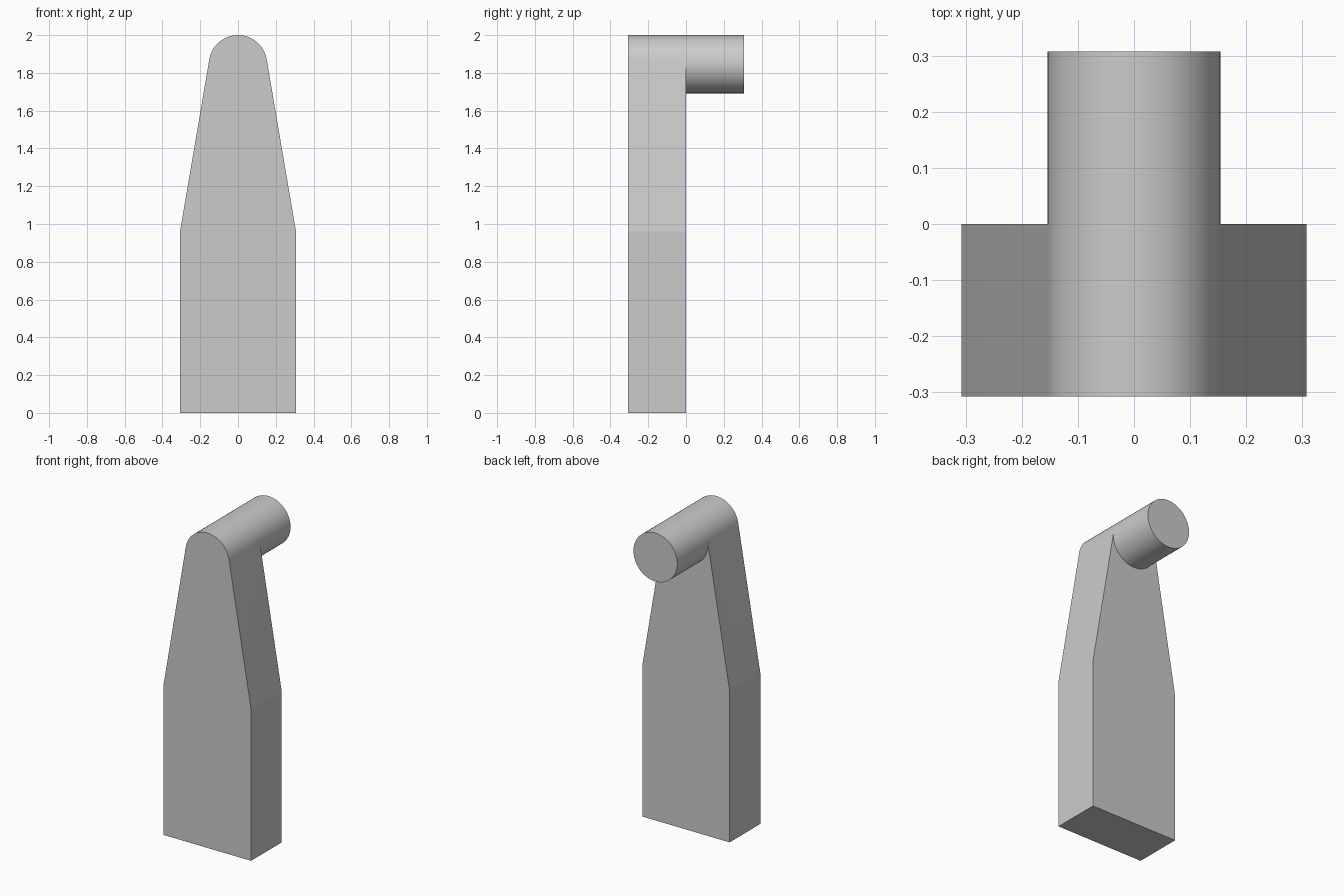
import bpy, bmesh, math

if "Cube" in bpy.data.objects:
    bpy.data.objects.remove(bpy.data.objects["Cube"])

HALF = 0.307          # half width of the post, also its depth and the pin's overhang
R = 0.154             # pin radius
CZ = 2.0 - R          # pin axis height
SHOULDER = 0.96       # height where the taper starts
N_TOP, N_LOW = 40, 48

# angle at which the tapered sides meet the pin tangentially
dx, dz = HALF, SHOULDER - CZ
a = math.atan2(dz, dx) + math.acos(R / math.hypot(dx, dz))


def arc(start, end, n):
    return [(R * math.cos(t), CZ + R * math.sin(t))
            for t in (start + (end - start) * i / n for i in range(n + 1))]


bm = bmesh.new()


def ring(points, y):
    return [bm.verts.new((x, y, z)) for x, z in points]


def bridge(r1, r2):
    for i in range(len(r1)):
        j = (i + 1) % len(r1)
        bm.faces.new((r1[i], r1[j], r2[j], r2[i]))


top = arc(a, math.pi - a, N_TOP)
low = arc(math.pi - a, 2 * math.pi + a, N_LOW)[1:-1]
base = [(-HALF, SHOULDER), (-HALF, 0), (HALF, 0), (HALF, SHOULDER)]

# post: tapered plate with a rounded top
front = ring(top + base, -HALF)
back = ring(top + base, 0)
bm.faces.new(front)
bridge(front, back)

# pin: continues the rounded top out of the back of the post
low_ring = ring(low, 0)
pin_root = back[:N_TOP + 1] + low_ring
pin_end = ring(top + low, HALF)
bridge(pin_root, pin_end)
bm.faces.new(pin_end)

# back face of the post, below the pin
bm.faces.new(back[N_TOP:] + [back[0]] + low_ring[::-1])

bmesh.ops.recalc_face_normals(bm, faces=bm.faces)
mesh = bpy.data.meshes.new("hook_post")
bm.to_mesh(mesh)
bm.free()
obj = bpy.data.objects.new("hook_post", mesh)
bpy.context.collection.objects.link(obj)

# smooth pin, crisp edges
bpy.context.view_layer.objects.active = obj
obj.select_set(True)
bpy.ops.object.shade_smooth_by_angle(angle=math.radians(8.5))
